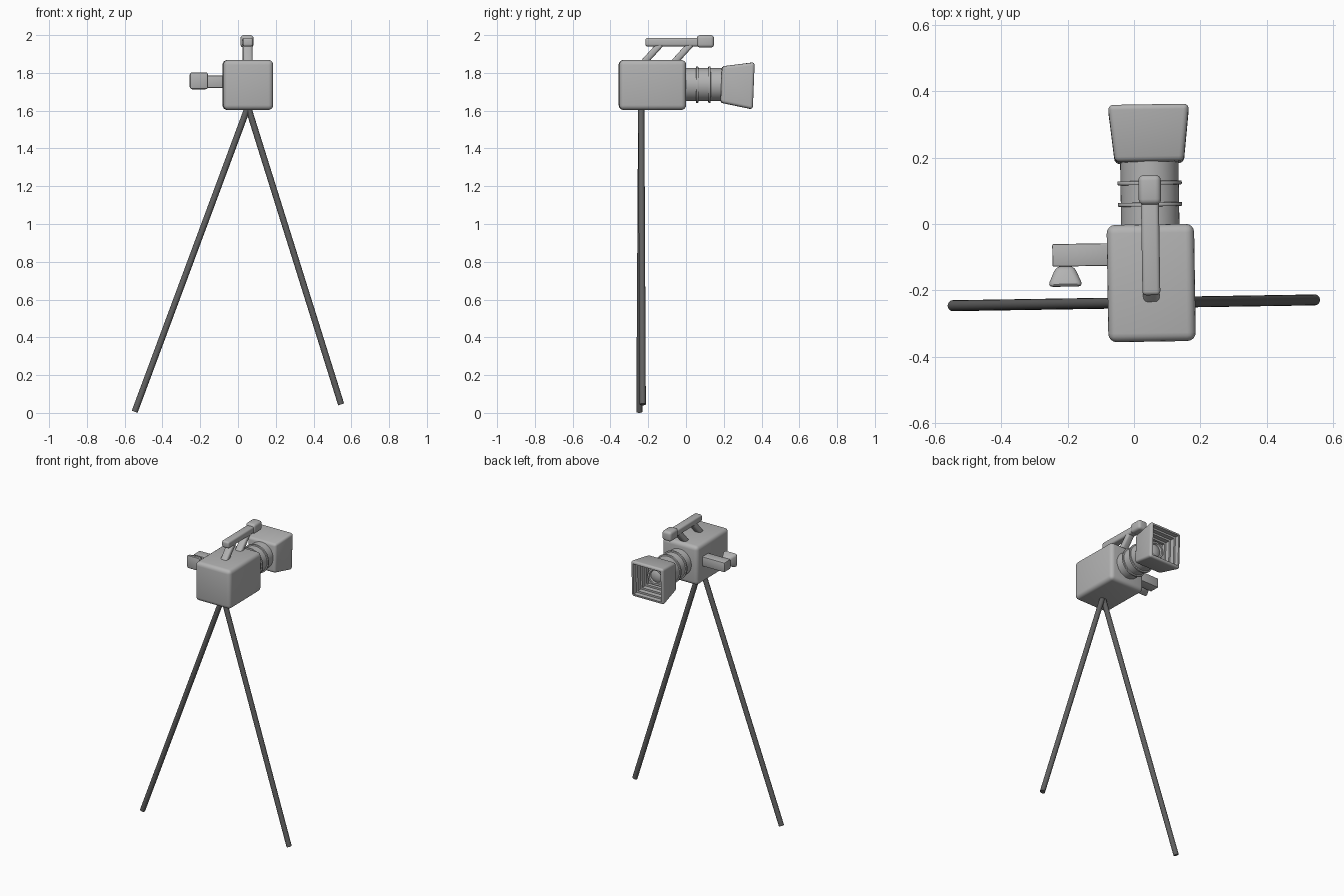
import bpy, bmesh, math
from mathutils import Matrix, Vector

if "Cube" in bpy.data.objects:
    bpy.data.objects.remove(bpy.data.objects["Cube"], do_unlink=True)


def material(name, value):
    m = bpy.data.materials.new(name)
    m.use_nodes = True
    colour = (value, value, value, 1)
    m.diffuse_color = colour
    m.node_tree.nodes["Principled BSDF"].inputs["Base Color"].default_value = colour
    return m


GREY = material("light grey", 0.45)
DARK = material("dark grey", 0.12)

# The whole camera is turned slightly about the vertical axis through its body
PIVOT = Vector((0.052, -0.18, 0))
TURN = Matrix.Translation(PIVOT) @ Matrix.Rotation(0.016, 4, 'Z') @ Matrix.Translation(-PIVOT)
CX, LENS_Z = 0.052, 1.738


def finish(name, bm, mat):
    bm.transform(TURN)
    bmesh.ops.recalc_face_normals(bm, faces=bm.faces)
    mesh = bpy.data.meshes.new(name)
    bm.to_mesh(mesh)
    bm.free()
    mesh.materials.append(mat)
    ob = bpy.data.objects.new(name, mesh)
    bpy.context.collection.objects.link(ob)
    bpy.ops.object.select_all(action='DESELECT')
    ob.select_set(True)
    bpy.context.view_layer.objects.active = ob
    bpy.ops.object.shade_smooth_by_angle(angle=math.radians(35))
    return ob


def block(centre, size, bevel, taper=(1, 1), shear_y=0.0, segments=4):
    """Rounded box; taper scales the +y end, shear_y slides the top along y."""
    bm = bmesh.new()
    bmesh.ops.create_cube(bm, size=1)
    for v in bm.verts:
        if v.co.y > 0:
            v.co.x *= taper[0]
            v.co.z *= taper[1]
        top = v.co.z * shear_y
        v.co = Vector((v.co.x * size[0], v.co.y * size[1] + top, v.co.z * size[2]))
    bmesh.ops.bevel(bm, geom=bm.edges[:], offset=bevel, segments=segments,
                    profile=0.5, affect='EDGES', clamp_overlap=True)
    bm.transform(Matrix.Translation(centre))
    return bm


def rod(name, a, b, radius, mat, sides=32, bevel=0.0):
    a, b = Vector(a), Vector(b)
    bm = bmesh.new()
    bmesh.ops.create_cone(bm, cap_ends=True, segments=sides, radius1=radius,
                          radius2=radius, depth=(b - a).length)
    if bevel:
        rims = [e for e in bm.edges if any(len(f.verts) > 4 for f in e.link_faces)]
        bmesh.ops.bevel(bm, geom=rims, offset=bevel, segments=2, profile=0.5, affect='EDGES')
    turn = (b - a).to_track_quat('Z', 'Y').to_matrix().to_4x4()
    bm.transform(Matrix.Translation((a + b) / 2) @ turn)
    return finish(name, bm, mat)


def lathe_y(name, profile, mat, sides=40):
    """Turn (radius, y) points about the lens axis."""
    bm = bmesh.new()
    verts = [bm.verts.new((r, y, 0)) for r, y in profile]
    edges = [bm.edges.new(p) for p in zip(verts, verts[1:])]
    bmesh.ops.spin(bm, geom=verts + edges, cent=(0, 0, 0), axis=(0, 1, 0),
                   angle=math.tau, steps=sides)
    bmesh.ops.remove_doubles(bm, verts=bm.verts[:], dist=1e-5)
    bm.transform(Matrix.Translation((CX, 0, LENS_Z)))
    return finish(name, bm, mat)


# Camera body
finish("body", block((CX, -0.178, 1.736), (0.264, 0.354, 0.265), 0.026), GREY)

# Lens barrel with two raised rings
rod("lens_barrel", (CX, -0.02, LENS_Z), (CX, 0.2, LENS_Z), 0.088, GREY, 48)
for i, y in enumerate((0.059, 0.124)):
    rod(f"lens_ring_{i + 1}", (CX, y - 0.006, LENS_Z), (CX, y + 0.006, LENS_Z),
        0.097, GREY, 48, 0.003)

# Flared square hood, hollowed in steps towards the lens
bm = block((0, 0, 0), (0.208, 0.172, 0.192), 0.016, taper=(1.18, 1.3))
front = max((f for f in bm.faces if f.normal.y > 0.99), key=lambda f: f.calc_area())
for thickness, depth in ((0.004, 0.03), (0.012, 0.03), (0.012, 0.03), (0.012, 0.02)):
    bmesh.ops.inset_region(bm, faces=[front], thickness=thickness, use_even_offset=True)
    bmesh.ops.inset_region(bm, faces=[front], thickness=0.0005, use_even_offset=True)
    for v in front.verts:
        v.co.y -= depth
bm.transform(Matrix.Translation((CX, 0.271, LENS_Z - 0.003)) @ Matrix.Rotation(-0.04, 4, 'X'))
finish("lens_hood", bm, GREY)

# Front lens element inside the hood
lathe_y("lens_glass", [(0.056, 0.235), (0.056, 0.268), (0.044, 0.268), (0.04, 0.256),
                       (0.03, 0.261), (0.015, 0.265), (0, 0.266)], GREY)

# Carrying handle: bar, end cap and two slanted posts
finish("handle_bar", block((CX, -0.065, 1.963), (0.054, 0.3, 0.046), 0.012), GREY)
finish("handle_cap", block((CX, 0.103, 1.967), (0.068, 0.09, 0.066), 0.017), GREY)
for name, y in (("rear_handle_post", -0.178), ("front_handle_post", -0.018)):
    finish(name, block((CX, y, 1.905), (0.05, 0.047, 0.11), 0.012, shear_y=0.1), GREY)

# Viewfinder arm and flared eyecup
finish("viewfinder_arm", block((-0.152, -0.09, 1.753), (0.186, 0.068, 0.064), 0.004,
                               segments=2), GREY)
finish("eyecup", block((-0.207, -0.154, 1.758), (0.108, 0.062, 0.1), 0.016,
                       taper=(0.5, 0.56), segments=3), GREY)

# Tripod legs meeting under the body
apex = Vector((CX, -0.237, 1.62))
for name, foot in (("right_leg", (-0.548, -0.237, 0.006)), ("left_leg", (0.545, -0.237, 0.045))):
    rod(name, apex, foot, 0.0165, DARK, 16)
